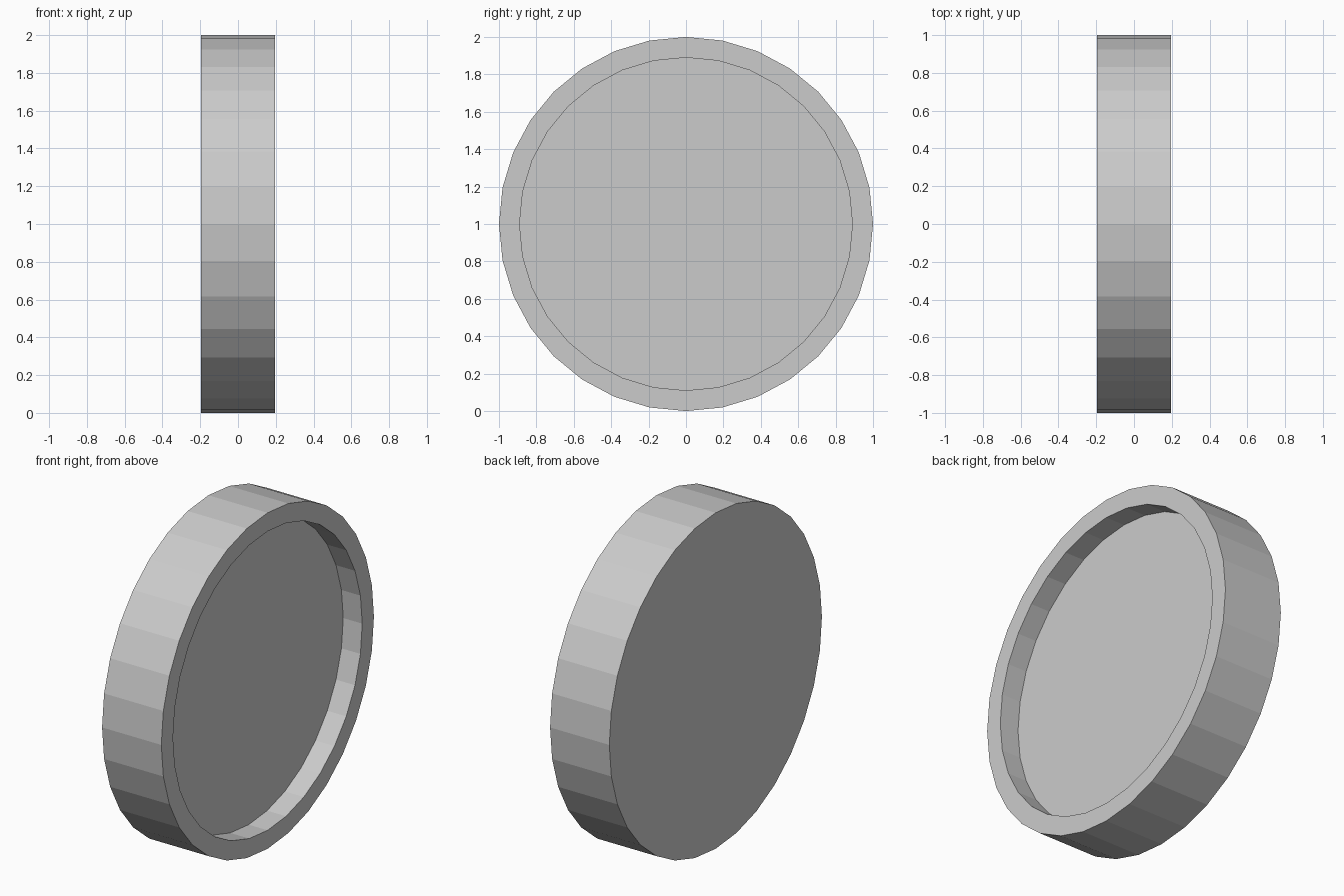
import bpy, bmesh
from math import sin, cos, tau

if "Cube" in bpy.data.objects:
    bpy.data.objects.remove(bpy.data.objects["Cube"])

SIDES = 32
R_OUT, R_IN = 1.0, 0.89
X_BACK, X_RIM, X_FLOOR = -0.195, 0.195, 0.07

bm = bmesh.new()

def ring(x, r):
    return [bm.verts.new((x, r * cos(tau * i / SIDES), 1 + r * sin(tau * i / SIDES)))
            for i in range(SIDES)]

# Rings from the flat back, round the rim, down to the recessed floor
rings = [ring(X_BACK, R_OUT), ring(X_RIM, R_OUT), ring(X_RIM, R_IN), ring(X_FLOOR, R_IN)]
for a, b in zip(rings, rings[1:]):
    for i in range(SIDES):
        j = (i + 1) % SIDES
        bm.faces.new((a[i], a[j], b[j], b[i]))

# Back cap and recess floor
bm.faces.new(rings[0])
bm.faces.new(rings[-1])
bmesh.ops.recalc_face_normals(bm, faces=bm.faces)

mesh = bpy.data.meshes.new("recessed_disc")
bm.to_mesh(mesh)
bm.free()
bpy.context.collection.objects.link(bpy.data.objects.new("recessed_disc", mesh))
